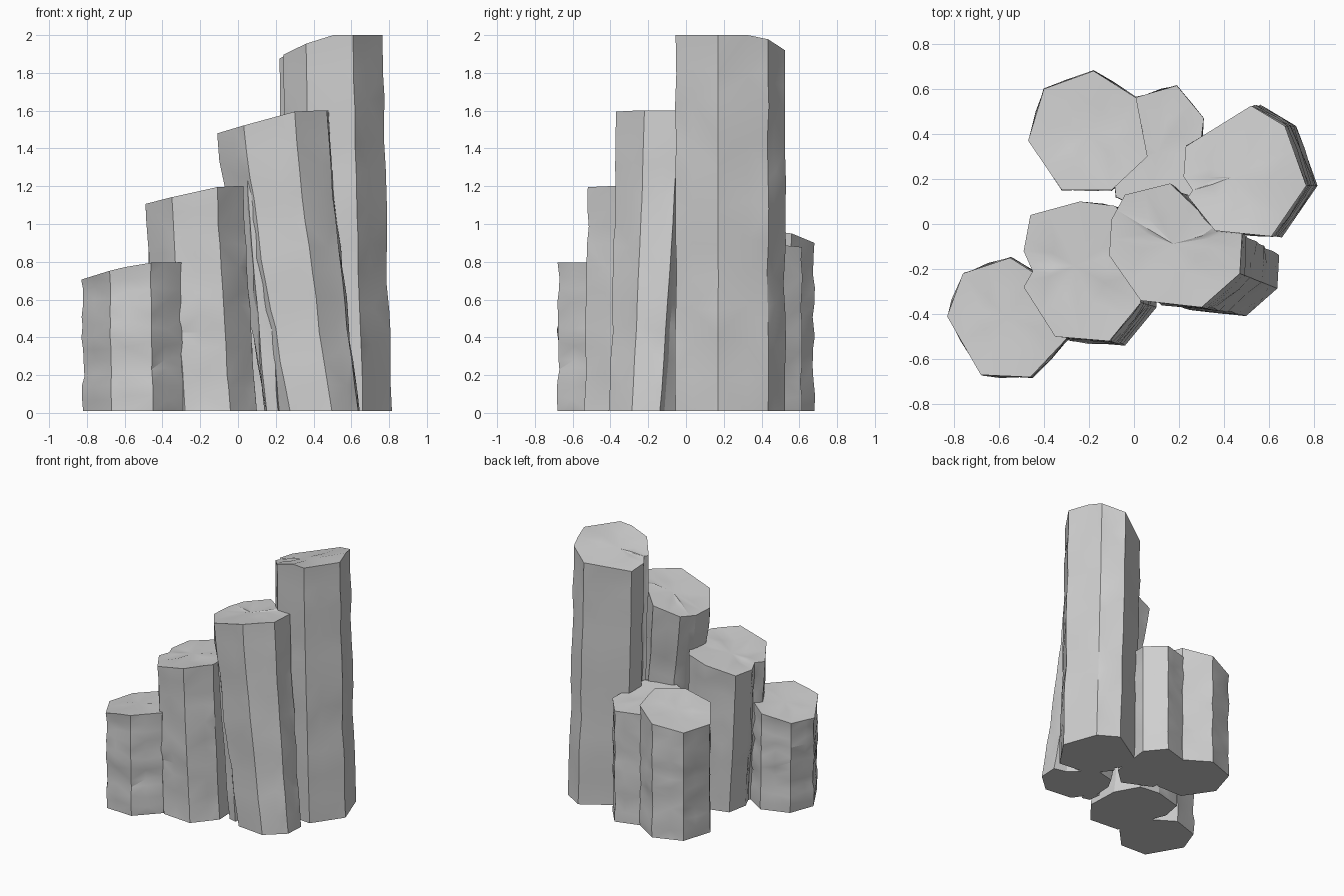
import bpy, bmesh, math, random
from mathutils import Vector

if "Cube" in bpy.data.objects:
    bpy.data.objects.remove(bpy.data.objects["Cube"])

random.seed(4)
BASE_Z = 0.01
RINGS = 12

# Stone material
stone = bpy.data.materials.new("grey_stone")
stone.use_nodes = True
grey = (0.62, 0.62, 0.62, 1)
stone.diffuse_color = grey
bsdf = stone.node_tree.nodes["Principled BSDF"]
bsdf.inputs["Base Color"].default_value = grey
bsdf.inputs["Roughness"].default_value = 0.9


def column(name, outline, height, slope, cap, lean=(0, 0), shrink=1.0, rough=0.01):
    """Many-sided stone pillar with a sloping cut top and a leaning, chipped shaft."""
    corners = [Vector(p) for p in outline]
    centre = sum(corners, Vector((0, 0))) / len(corners)
    lean = Vector(lean)

    # Add a chipped midpoint on every side
    points = []
    for a, b in zip(corners, corners[1:] + corners[:1]):
        points += [a, a.lerp(b, random.uniform(0.35, 0.65))]

    def top_z(p):
        d = p - centre
        return min(cap, height + slope[0] * d.x + slope[1] * d.y)

    bm = bmesh.new()
    rings = []
    for r in range(RINGS):
        t = r / (RINGS - 1)
        inside = 0 < r < RINGS - 1
        drift = (1 - t) ** 1.2
        swell = random.uniform(-0.008, 0.004) if inside else 0
        ring = []
        for i, p in enumerate(points):
            out = (p - centre).normalized()
            amount = rough if i % 2 else rough * 0.4
            chip = random.uniform(-amount, amount) if inside else 0
            q = centre + (p - centre) * (1 + (shrink - 1) * drift)
            q += lean * drift + out * (swell + chip)
            level = t + (random.uniform(-0.02, 0.02) if inside else 0)
            z = BASE_Z + (top_z(p) - BASE_Z) * level
            ring.append(bm.verts.new((q.x, q.y, z)))
        rings.append(ring)

    # Shaft faces
    n = len(points)
    for low, high in zip(rings, rings[1:]):
        for i in range(n):
            j = (i + 1) % n
            bm.faces.new((low[i], low[j], high[j], high[i]))

    # Uneven cut top
    inner = []
    for p in points:
        q = centre.lerp(p, random.uniform(0.4, 0.55))
        inner.append(bm.verts.new((q.x, q.y, top_z(q) - random.uniform(0, 0.012))))
    middle = bm.verts.new((centre.x, centre.y, top_z(centre) - 0.008))
    for i in range(n):
        j = (i + 1) % n
        bm.faces.new((rings[-1][i], rings[-1][j], inner[j], inner[i]))
        bm.faces.new((inner[i], inner[j], middle))
    bottom = bm.faces.new(rings[0])

    bmesh.ops.triangulate(bm, faces=[f for f in bm.faces if f != bottom])
    bmesh.ops.recalc_face_normals(bm, faces=bm.faces)
    mesh = bpy.data.meshes.new(name)
    bm.to_mesh(mesh)
    bm.free()
    mesh.materials.append(stone)
    obj = bpy.data.objects.new(name, mesh)
    bpy.context.collection.objects.link(obj)
    bpy.ops.object.select_all(action="DESELECT")
    obj.select_set(True)
    bpy.context.view_layer.objects.active = obj
    bpy.ops.object.shade_smooth_by_angle(angle=math.radians(25))


# Front row, rising from right to left
column("shortest_column",
       [(-.83, -.41), (-.68, -.67), (-.46, -.68), (-.3, -.51),
        (-.36, -.27), (-.55, -.15), (-.76, -.22)],
       .77, (.24, -.04), .795, (.01, 0))
column("second_column",
       [(-.49, -.28), (-.35, -.5), (-.11, -.52), (.03, -.35), (.02, -.1),
        (-.08, .08), (-.24, .1), (-.46, .04), (-.49, -.12), (-.45, -.21)],
       1.155, (.22, -.02), 1.2, (.07, -.02))
column("third_column",
       [(-.11, -.14), (.03, -.34), (.3, -.37), (.47, -.22), (.48, -.04),
        (.36, -.01), (.16, .18), (-.04, .13), (-.1, .02)],
       1.555, (.27, -.02), 1.6, (.22, -.09), .82)

# Thin broken strip in the crevice beside the third column
column("crevice_sliver",
       [(.02, -.16), (.04, -.32), (.14, -.345), (.18, -.16)],
       1.4, (.1, 0), 1.43, (.09, -.03), .6)

# Tallest column
column("tallest_column",
       [(.22, .21), (.26, .15), (.24, .12), (.36, -.03), (.61, -.055),
        (.765, .17), (.67, .435), (.52, .525), (.23, .345)],
       1.94, (.3, -.15), 2.0, (.05, 0))

# Low pair at the back
column("back_column",
       [(-.47, .37), (-.32, .15), (-.1, .15), (.06, .3),
        (.01, .56), (-.18, .68), (-.4, .6)],
       .915, (.22, -.07), .97)
column("back_gap_column",
       [(-.1, .3), (-.08, .12), (.14, .02), (.27, .14),
        (.31, .47), (.19, .615), (0, .56)],
       .9, (.02, -.08), .94)
